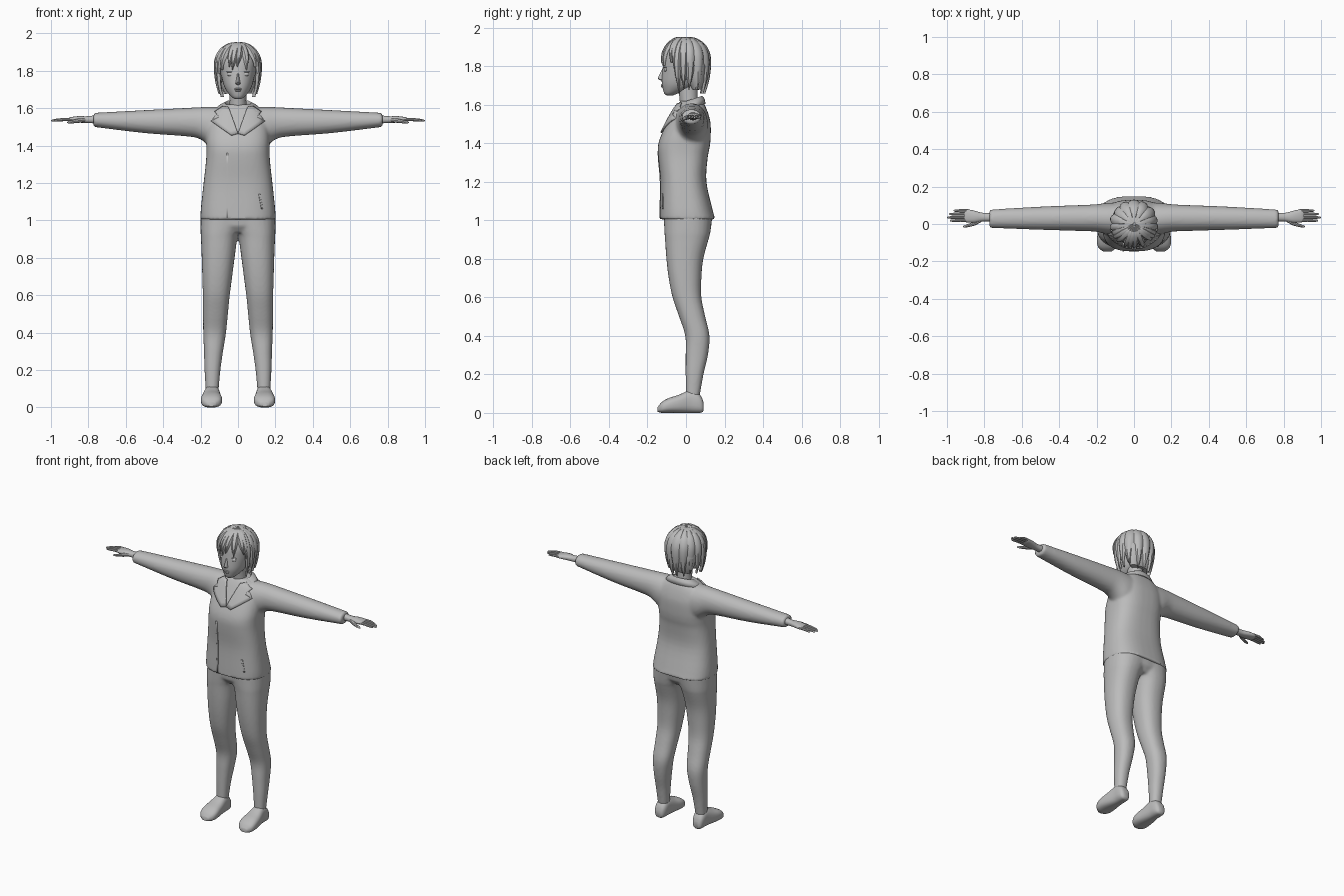
import bpy, bmesh, math, random
from mathutils import Vector

if "Cube" in bpy.data.objects:
    bpy.data.objects.remove(bpy.data.objects["Cube"])

random.seed(4)
grey = bpy.data.materials.new("plain grey")
grey.diffuse_color = (0.5, 0.5, 0.5, 1)
grey.use_nodes = True
grey.node_tree.nodes["Principled BSDF"].inputs["Base Color"].default_value = grey.diffuse_color


def dense(rows, k=4):
    """Catmull-Rom interpolation of rows of numbers."""
    out = []
    for i in range(len(rows) - 1):
        p = [rows[max(0, min(len(rows) - 1, i + j))] for j in (-1, 0, 1, 2)]
        for s in range(k):
            t = s / k
            out.append([0.5 * (2 * b + (c - a) * t + (2 * a - 5 * b + 4 * c - d) * t * t
                               + (3 * b - a - 3 * c + d) * t ** 3) for a, b, c, d in zip(*p)])
    return out + [list(rows[-1])]


def ring(axis, pos, a0, a1, b0, b1, n=2.3, seg=28):
    """Superellipse section across the given axis."""
    pts = []
    for i in range(seg):
        t = 2 * math.pi * i / seg
        c, s = math.cos(t), math.sin(t)
        a = (a0 + a1) / 2 + (a1 - a0) / 2 * math.copysign(abs(c) ** (2 / n), c)
        b = (b0 + b1) / 2 + (b1 - b0) / 2 * math.copysign(abs(s) ** (2 / n), s)
        pts.append({"x": (pos, a, b), "y": (a, pos, b), "z": (a, b, pos)}[axis])
    return pts


def loft(bm, rings, closed=True):
    vs = [[bm.verts.new(p) for p in r] for r in rings]
    n = len(vs[0])
    for u, v in zip(vs, vs[1:]):
        for i in range(n if closed else n - 1):
            j = (i + 1) % n
            bm.faces.new((u[i], u[j], v[j], v[i]))
    if closed:
        bm.faces.new(vs[0])
        bm.faces.new(vs[-1])


def finish(name, bm, mirror=False, thick=0, voxel=0, angle=40):
    bmesh.ops.recalc_face_normals(bm, faces=bm.faces)
    me = bpy.data.meshes.new(name)
    bm.to_mesh(me)
    bm.free()
    ob = bpy.data.objects.new(name, me)
    bpy.context.collection.objects.link(ob)
    me.materials.append(grey)
    bpy.ops.object.select_all(action='DESELECT')
    ob.select_set(True)
    bpy.context.view_layer.objects.active = ob
    bpy.ops.object.shade_smooth_by_angle(angle=math.radians(angle))
    if thick:
        m = ob.modifiers.new("thickness", 'SOLIDIFY')
        m.thickness, m.offset = thick, 0
    if voxel:
        m = ob.modifiers.new("fuse", 'REMESH')
        m.mode, m.voxel_size, m.use_smooth_shade = 'VOXEL', voxel, True
        m = ob.modifiers.new("soften", 'SMOOTH')
        m.factor, m.iterations = 0.5, 5
    if mirror:
        ob.modifiers.new("mirror", 'MIRROR')
    return ob


def ball(bm, loc, size):
    r = bmesh.ops.create_uvsphere(bm, u_segments=16, v_segments=10, radius=1)
    for v in r["verts"]:
        v.co = Vector([c * s + l for c, s, l in zip(v.co, size, loc)])


# Jacket body and sleeves, fused: z, half width, front, back
TORSO = dense([(1.005, .201, -.136, .152), (1.06, .199, -.135, .137), (1.2, .184, -.133, .106),
               (1.32, .171, -.144, .112), (1.38, .169, -.146, .123), (1.43, .17, -.134, .128),
               (1.5, .165, -.102, .128), (1.55, .152, -.075, .117), (1.59, .125, -.052, .102),
               (1.62, .075, -.03, .085)])
SLEEVE = dense([(.08, -.06, .115, 1.38, 1.605), (.14, -.055, .113, 1.39, 1.608),
                (.2, -.042, .106, 1.433, 1.606), (.27, -.038, .102, 1.449, 1.602),
                (.5, -.031, .093, 1.467, 1.59), (.773, -.021, .077, 1.5, 1.575)])
bm = bmesh.new()
loft(bm, [ring("z", z, -w, w, f, b, 2.7, 40) for z, w, f, b in TORSO])
for s in (1, -1):
    loft(bm, [ring("x", s * x, *r, 2.1) for x, *r in SLEEVE])
finish("jacket", bm, voxel=.009)


def chest_y(x, z):
    """Front surface of the jacket."""
    for p, q in zip(TORSO, TORSO[1:]):
        if z <= q[0] or q is TORSO[-1]:
            t = min(1, max(0, (z - p[0]) / (q[0] - p[0])))
            w, f, b = [p[i] + (q[i] - p[i]) * t for i in (1, 2, 3)]
            k = max(0, 1 - min(1, abs(x) / w) ** 2.7) ** (1 / 2.7)
            return (f + b) / 2 - (b - f) / 2 * k


def plate(name, pts, lift, thick, mirror=False):
    bm = bmesh.new()
    bm.faces.new([bm.verts.new((x, 0, z)) for x, z in pts])
    bmesh.ops.triangulate(bm, faces=bm.faces)
    bmesh.ops.subdivide_edges(bm, edges=bm.edges, cuts=5, use_grid_fill=True)
    for v in bm.verts:
        v.co.y = chest_y(v.co.x, v.co.z) - lift
    finish(name, bm, mirror, thick)


# Lapels, front opening and pocket edge
plate("lapels", [(.05, 1.605), (.08, 1.61), (.125, 1.58), (.10, 1.552), (.143, 1.53),
                 (.035, 1.455), (.0, 1.465)], .006, .008, True)
plate("front_opening", [(-.062, 1.012), (-.053, 1.012), (-.053, 1.36), (-.062, 1.36)], .001, .006)
plate("pocket_edge", [(.125, 1.06), (.133, 1.06), (.118, 1.14), (.11, 1.14)], .001, .006)

# Turned-down collar around the neck, open at the front
bm = bmesh.new()
rows = []
for i in range(25):
    a = math.radians(-150 + 300 * i / 24)
    s, c = math.sin(a), math.cos(a)
    d = (1 - c) / 2
    rows.append([(s * .058, .03 + c * .05, 1.60 - .02 * d),
                 (s * .072, .03 + c * .056, 1.643 - .035 * d),
                 (s * .10, .025 + c * .068, 1.63 - .04 * d),
                 (s * .125, .015 + c * .084, 1.605 - .035 * d)])
loft(bm, rows, closed=False)
finish("collar", bm, thick=.007)

# Trousers: z, inner x, outer x, front, back
LEG = dense([(.08, .105, .172, .0, .07), (.2, .094, .179, -.002, .091), (.3, .08, .182, -.002, .114),
             (.4, .064, .186, -.004, .122), (.5, .054, .187, -.036, .1), (.6, .044, .188, -.07, .08),
             (.7, .031, .191, -.09, .08), (.8, .018, .194, -.102, .09), (.9, .004, .198, -.109, .117),
             (.94, -.012, .2, -.112, .127), (1.025, -.06, .2, -.116, .138)])
bm = bmesh.new()
for s in (1, -1):
    loft(bm, [ring("z", z, s * i, s * o, f, b) for z, i, o, f, b in LEG])
loft(bm, [ring("z", z, -w, w, f, b, 2.5) for z, w, f, b in
          ((.935, .15, -.085, .10), (.97, .19, -.112, .128), (1.025, .199, -.118, .14))])
finish("trousers", bm, voxel=.008)

# Shoes: y, inner x, outer x, bottom, top
SHOE = dense([(.092, .12, .16, .012, .05), (.082, .108, .172, .002, .08), (.06, .1, .178, 0, .105),
              (.02, .097, .181, 0, .117), (-.04, .09, .193, 0, .093), (-.09, .085, .198, 0, .077),
              (-.125, .094, .191, 0, .057), (-.147, .12, .165, .006, .03)])
bm = bmesh.new()
loft(bm, [ring("y", *r, 2.6) for r in SHOE])
finish("shoes", bm, mirror=True, angle=50)

# Hands with four fingers and a thumb
bm = bmesh.new()
loft(bm, [ring("x", *r, 2.3, 16) for r in dense(
    [(.76, .014, .058, 1.519, 1.562), (.81, .014, .06, 1.521, 1.557), (.85, .007, .07, 1.523, 1.558),
     (.89, .008, .079, 1.526, 1.553), (.905, .012, .077, 1.53, 1.548)])])
for y, tip in ((.071, .965), (.053, .99), (.035, 1.0), (.018, .985)):
    loft(bm, [ring("x", x, y - r, y + r, z - r, z + r, 2, 8) for x, z, r in
              ((.885, 1.54, .008), (.93, 1.54, .0085), (tip - .02, 1.536, .007),
               (tip - .005, 1.534, .005), (tip, 1.533, .002))])
loft(bm, [ring("x", x, y - r, y + r, z - r, z + r, 2, 8) for x, y, z, r in
          ((.815, .022, 1.538, .011), (.85, .004, 1.534, .012), (.885, -.008, 1.528, .009),
           (.908, -.013, 1.525, .006), (.913, -.014, 1.524, .002))])
finish("hands", bm, mirror=True)

# Neck
bm = bmesh.new()
loft(bm, [ring("z", *r, 2) for r in ((1.52, -.06, .06, -.02, .08), (1.59, -.047, .047, -.03, .065),
                                    (1.64, -.044, .044, -.034, .06), (1.72, -.046, .046, -.05, .06))])
finish("neck", bm)

# Head with nose and mouth: z, half width, front, back
HEAD = dense([(1.648, .014, -.1, -.07), (1.66, .034, -.113, -.04), (1.69, .06, -.122, .03),
              (1.72, .075, -.126, .065), (1.76, .086, -.124, .085), (1.80, .093, -.12, .09),
              (1.85, .098, -.113, .095), (1.9, .085, -.09, .085), (1.935, .04, -.04, .05)])
bm = bmesh.new()
loft(bm, [ring("z", z, -w, w, f, b, 2.1, 32) for z, w, f, b in HEAD])
loft(bm, [ring("z", z, -w, w, y, -.1, 2, 12) for z, w, y in
          ((1.724, .006, -.126), (1.731, .015, -.141), (1.739, .012, -.147),
           (1.76, .008, -.136), (1.785, .006, -.124))])
ball(bm, (0, -.122, 1.703), (.02, .009, .005))
ball(bm, (0, -.121, 1.694), (.017, .009, .005))
finish("head", bm)

# Eyes, eyelids and ears
bm = bmesh.new()
ball(bm, (.039, -.105, 1.782), (.019, .01, .012))
ball(bm, (.04, -.107, 1.794), (.022, .009, .003))
ball(bm, (.092, .0, 1.76), (.009, .02, .03))
finish("eyes_and_ears", bm, mirror=True)

# Hair: scalp cap under overlapping pointed locks
PROFILE = dense([(.006, 1.947), (.05, 1.938), (.09, 1.907), (.112, 1.865), (.118, 1.82),
                 (.116, 1.77), (.11, 1.72), (.095, 1.66)], 3)


def lock(bm, deg, z_end, w, lean=0, lift=0):
    path = [p for p in PROFILE if p[1] >= z_end]
    rings = []
    for i, (r, z) in enumerate(path):
        t = i / (len(path) - 1)
        a = math.radians(deg + lean * t)
        half = max(.0015, w * min(1, .15 + 3 * t) * (1 - t ** 3.5))
        d = Vector((math.sin(a), -math.cos(a), 0))
        side = Vector((math.cos(a), math.sin(a), 0))
        slope = min(1, max(0, (z - 1.82) / .12))
        out = (d * (1 - slope) + Vector((0, 0, slope))).normalized()
        c = d * (r + lift) + Vector((0, -.002, z))
        th = .004 + .009 * half / w
        rings.append([c + side * half - out * .006, c + side * half * .5 + out * th * .75,
                      c + out * th, c - side * half * .5 + out * th * .75,
                      c - side * half - out * .006, c - out * .014])
    loft(bm, rings)


bm = bmesh.new()
ball(bm, (0, .006, 1.835), (.114, .11, .112))
loft(bm, [ring("z", z, -w, w, f, b) for z, w, f, b in
          ((1.68, .07, .03, .08), (1.72, .09, .01, .1), (1.8, .108, -.01, .11), (1.84, .1, -.02, .1))])
finish("hair_cap", bm)
bm = bmesh.new()
for deg, z in ((-52, 1.78), (-36, 1.8), (-20, 1.815), (-5, 1.79), (10, 1.82), (25, 1.8), (40, 1.815),
               (53, 1.78)):
    lock(bm, deg, z, .022, random.uniform(-14, 14), .004)
for s in (1, -1):
    for deg, z, w in ((66, 1.66, .024), (84, 1.665, .027), (104, 1.67, .032), (128, 1.665, .036),
                      (153, 1.66, .036)):
        lock(bm, s * deg, z, w, s * random.uniform(-5, 5), random.uniform(-.002, .003))
lock(bm, 180, 1.66, .038, 0, .003)
finish("hair_locks", bm, angle=35)
